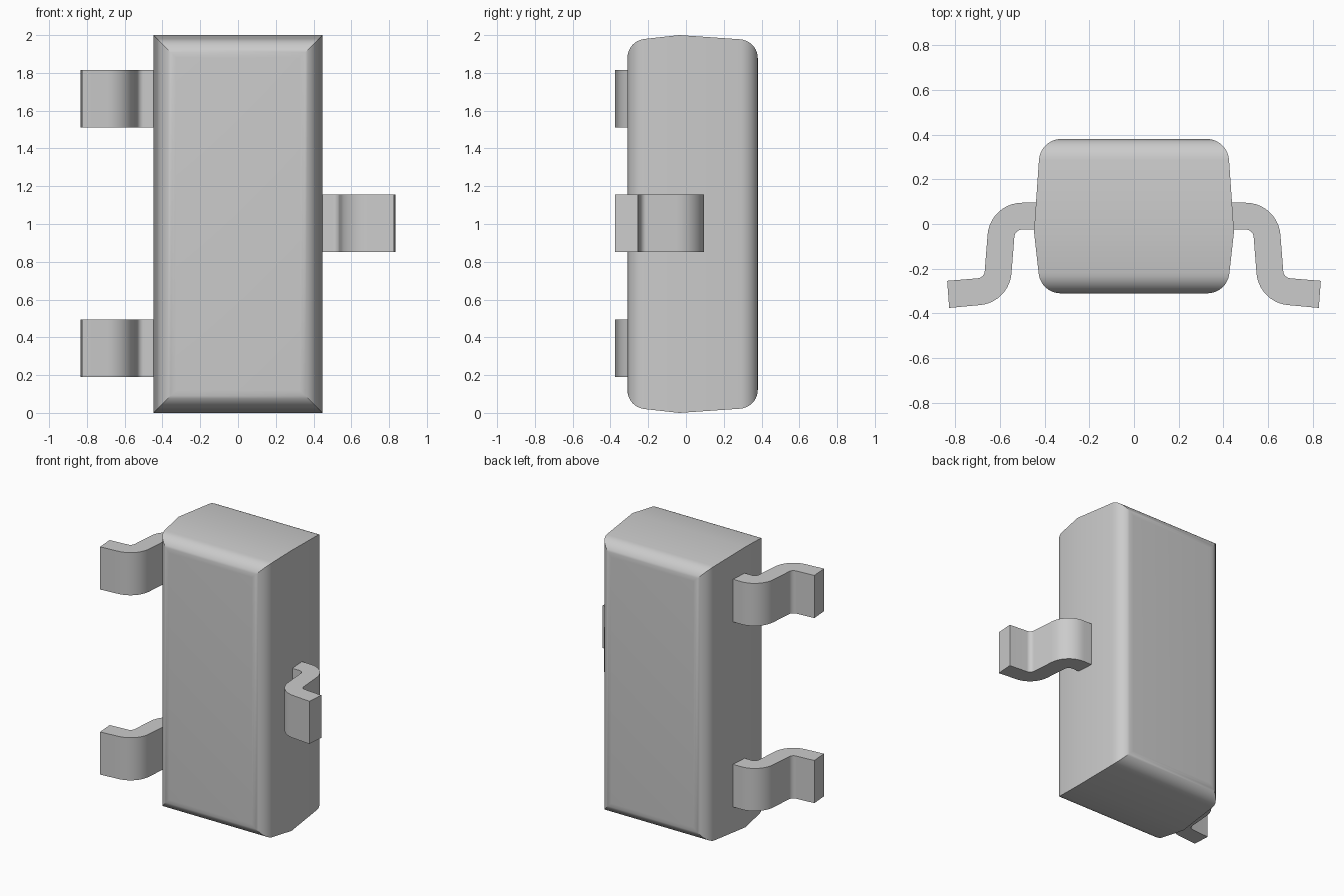
import bpy, bmesh
from math import radians, sin, cos

cube = bpy.data.objects.get("Cube")
if cube:
    bpy.data.objects.remove(cube, do_unlink=True)

GREY = (0.6, 0.6, 0.6, 1)
grey = bpy.data.materials.new("light grey")
grey.use_nodes = True
grey.diffuse_color = GREY
grey.node_tree.nodes["Principled BSDF"].inputs["Base Color"].default_value = GREY


def arc(cx, cy, r, start, end, steps=10):
    angles = [radians(start + (end - start) * i / steps) for i in range(steps + 1)]
    return [(cx + r * cos(a), cy + r * sin(a)) for a in angles]


def finish(bm, name):
    bmesh.ops.recalc_face_normals(bm, faces=bm.faces)
    mesh = bpy.data.meshes.new(name)
    bm.to_mesh(mesh)
    bm.free()
    mesh.materials.append(grey)
    obj = bpy.data.objects.new(name, mesh)
    bpy.context.collection.objects.link(obj)
    bpy.ops.object.select_all(action="DESELECT")
    obj.select_set(True)
    bpy.context.view_layer.objects.active = obj
    bpy.ops.object.shade_smooth_by_angle(angle=radians(30))


# Package body: rectangular rings along y, tapered from the seam, rounded at both ends
HALF_X, HALF_Z, SEAM_Y = 0.447, 1.0, -0.035
RADIUS, DRAFT = 0.1, 4
profile = arc(-0.12, -0.21, RADIUS, 270, 360 - DRAFT)
profile.append((0, SEAM_Y))
profile += arc(-0.122, 0.28, RADIUS, DRAFT, 90)

bm = bmesh.new()
rings = []
for offset, y in profile:
    x, z = HALF_X + offset, HALF_Z + offset
    rings.append([bm.verts.new((sx * x, y, 1 + sz * z))
                  for sx, sz in ((-1, -1), (1, -1), (1, 1), (-1, 1))])
for a, b in zip(rings, rings[1:]):
    for i in range(4):
        j = (i + 1) % 4
        bm.faces.new((a[i], a[j], b[j], b[i]))
bm.faces.new(rings[0])
bm.faces.new(rings[-1])
finish(bm, "package_body")

# Gull-wing lead: matching outer and inner edges of one bent strip
BIG, SMALL = 0.155, 0.035
outer = [(0.41, 0.095)] + arc(0.5, -0.06, BIG, 90, 4)
outer += arc(0.702, -0.208, SMALL, 184, 266) + [(0.835, -0.254)]
inner = [(0.41, -0.025)] + arc(0.5, -0.06, SMALL, 90, 4)
inner += arc(0.702, -0.208, BIG, 184, 266) + [(0.826, -0.375)]


def lead(name, side, z0, z1):
    bm = bmesh.new()
    rows = []
    for (ox, oy), (ix, iy) in zip(outer, inner):
        rows.append([bm.verts.new(p) for p in (
            (side * ox, oy, z0), (side * ox, oy, z1),
            (side * ix, iy, z1), (side * ix, iy, z0))])
    for a, b in zip(rows, rows[1:]):
        for i in range(4):
            j = (i + 1) % 4
            bm.faces.new((a[i], a[j], b[j], b[i]))
    bm.faces.new(rows[0])
    bm.faces.new(rows[-1])
    finish(bm, name)


for name, side, middle in (("upper_right_lead", -1, 1.663),
                           ("lower_right_lead", -1, 0.343),
                           ("left_lead", 1, 1.003)):
    lead(name, side, middle - 0.152, middle + 0.152)
